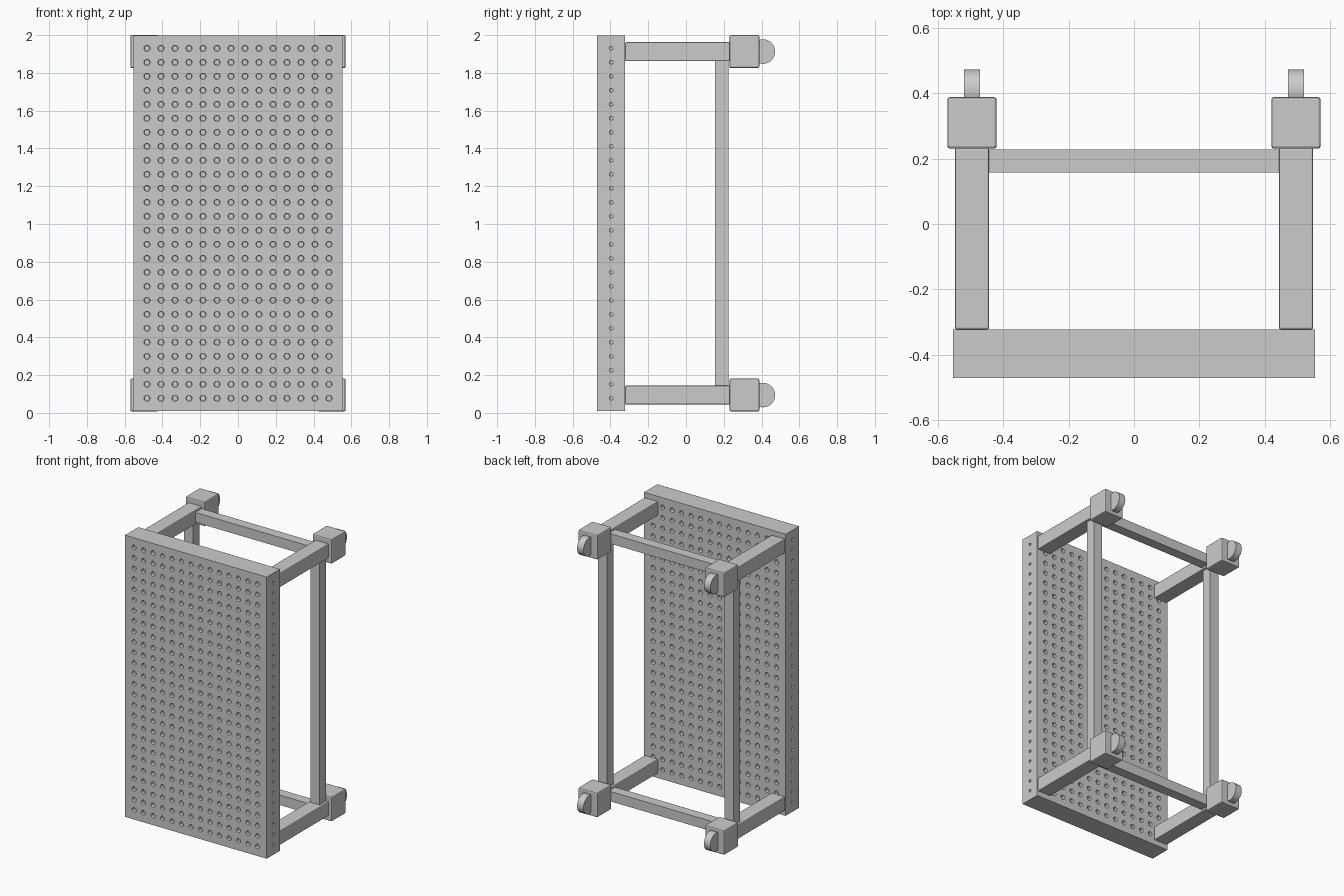
import bpy, bmesh, math
from mathutils import Vector

if "Cube" in bpy.data.objects:
    bpy.data.objects.remove(bpy.data.objects["Cube"])

ZC = 1.0035          # mid height used for top/bottom mirroring
PITCH = 0.0741


def finish(bm, name, merge=True):
    if merge:
        bmesh.ops.remove_doubles(bm, verts=bm.verts, dist=1e-5)
    me = bpy.data.meshes.new(name)
    bm.to_mesh(me)
    bm.free()
    ob = bpy.data.objects.new(name, me)
    bpy.context.collection.objects.link(ob)
    return ob


def box(name, lo, hi, bevel=0.0):
    bm = bmesh.new()
    bmesh.ops.create_cube(bm, size=1)
    lo, hi = Vector(lo), Vector(hi)
    for v in bm.verts:
        v.co = (lo + hi) / 2 + Vector(a * b for a, b in zip(v.co, hi - lo))
    if bevel:
        bmesh.ops.bevel(bm, geom=bm.edges[:], offset=bevel, segments=2,
                        profile=0.5, affect='EDGES')
    return finish(bm, name, False)


def drilled_face(bm, centre, u, v, w, h, cols, rows, r, depth):
    """Rectangle spanned by u, v (normal u x v) with a grid of blind holes."""
    c, u, v = Vector(centre), Vector(u), Vector(v)
    n = u.cross(v)
    P = lambda a, b, d=0.0: bm.verts.new(c + u * a + v * b - n * d)
    gw, gh = cols * PITCH / 2, rows * PITCH / 2
    w, h = w / 2, h / 2
    # plain border strips
    for a0, a1, b0, b1 in ((-w, -gw, -h, h), (gw, w, -h, h),
                           (-gw, gw, -h, -gh), (-gw, gw, gh, h)):
        bm.faces.new((P(a0, b0), P(a1, b0), P(a1, b1), P(a0, b1)))
    # one square cell per hole
    N = 16
    for i in range(cols):
        for j in range(rows):
            ca, cb = (i + 0.5) * PITCH - gw, (j + 0.5) * PITCH - gh
            outer, rim, deep = [], [], []
            for k in range(N):
                t = 2 * math.pi * k / N
                x, y = math.cos(t), math.sin(t)
                s = PITCH / 2 / max(abs(x), abs(y))
                outer.append(P(ca + x * s, cb + y * s))
                rim.append(P(ca + x * r, cb + y * r))
                deep.append(P(ca + x * r * 0.9, cb + y * r * 0.9, depth))
            for A, B in ((outer, rim), (rim, deep)):
                for k in range(N):
                    m = (k + 1) % N
                    bm.faces.new((A[k], A[m], B[m], B[k]))
            bm.faces.new(deep)


# perforated table top (standing upright at the front)
X, Y0, Y1, Z0, Z1 = 0.553, -0.47, -0.322, 0.01, 1.997
ym, zm, T, H = (Y0 + Y1) / 2, (Z0 + Z1) / 2, Y1 - Y0, Z1 - Z0
bm = bmesh.new()
drilled_face(bm, (0, Y0, zm), (1, 0, 0), (0, 0, 1), 2 * X, H, 14, 26, 0.016, 0.02)
drilled_face(bm, (0, Y1, zm), (-1, 0, 0), (0, 0, 1), 2 * X, H, 14, 26, 0.016, 0.02)
drilled_face(bm, (X, ym, zm), (0, 1, 0), (0, 0, 1), T, H, 1, 26, 0.010, 0.01)
drilled_face(bm, (-X, ym, zm), (0, -1, 0), (0, 0, 1), T, H, 1, 26, 0.010, 0.01)
for z, s in ((Z1, 1), (Z0, -1)):
    bm.faces.new([bm.verts.new(p) for p in
                  ((-X * s, Y0, z), (X * s, Y0, z), (X * s, Y1, z), (-X * s, Y1, z))])
finish(bm, "perforated_top")

for sz, vert in ((1, "upper"), (-1, "lower")):
    zl = ZC + sz * 0.909
    # cross rail between the legs
    box(f"{vert}_cross_rail", (-0.446, 0.157, zl - 0.035), (0.446, 0.228, zl + 0.035))
    for sx, side in ((1, "right"), (-1, "left")):
        tag, xc = f"{vert}_{side}", sx * 0.495
        # leg, foot block and caster wheel
        box(f"{tag}_leg", (xc - 0.052, Y1, zl - 0.05), (xc + 0.052, 0.232, zl + 0.05), 0.005)
        box(f"{tag}_foot_block", (xc - 0.075, 0.23, zl - 0.087),
            (xc + 0.075, 0.388, zl + 0.087), 0.008)
        bpy.ops.mesh.primitive_cylinder_add(vertices=32, radius=0.065, depth=0.05,
                                            location=(xc, 0.407, zl),
                                            rotation=(0, math.pi / 2, 0))
        bpy.context.object.name = f"{tag}_caster_wheel"
        bpy.ops.object.shade_smooth_by_angle()

# long side rails
for sx, side in ((1, "right"), (-1, "left")):
    xc = sx * 0.494
    box(f"{side}_side_rail", (xc - 0.035, 0.154, ZC - 0.862), (xc + 0.035, 0.225, ZC + 0.862))
